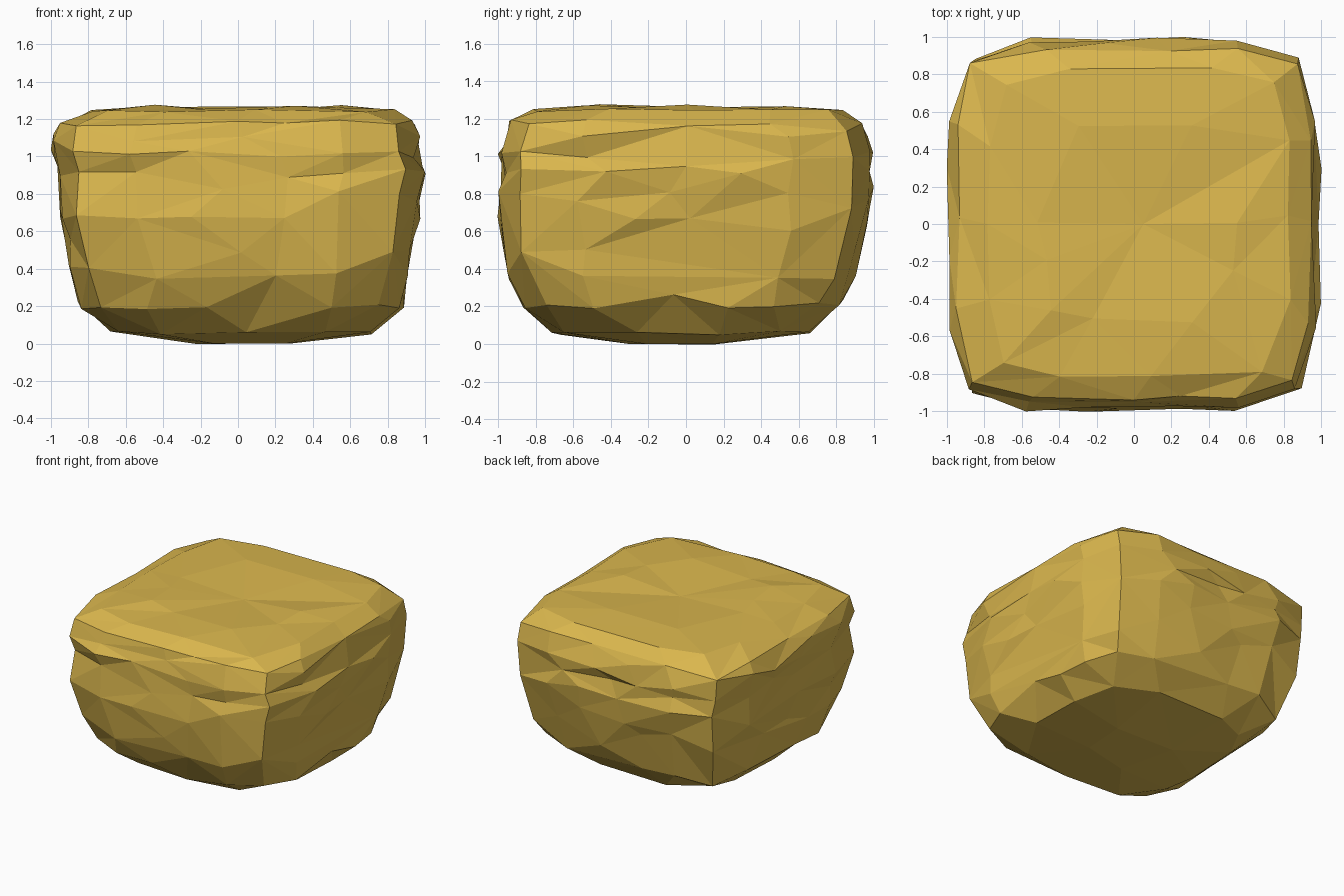
import bpy, bmesh, math, random

if "Cube" in bpy.data.objects:
    bpy.data.objects.remove(bpy.data.objects["Cube"])

random.seed(7)
N = 24

# Stone colour
stone = bpy.data.materials.new("ochre stone")
stone.diffuse_color = (0.70, 0.47, 0.075, 1)
stone.use_nodes = True
stone.node_tree.nodes["Principled BSDF"].inputs["Base Color"].default_value = stone.diffuse_color

# Layers: z, xmin, xmax, ymin, ymax, squareness, side jitter, height jitter
layers = [
    (0.00, -0.27, 0.30, -0.30, 0.22, 2.5, 0.0, 0.0),
    (0.06, -0.68, 0.71, -0.72, 0.67, 3.0, 0.01, 0.015),
    (0.22, -0.86, 0.88, -0.87, 0.83, 4.5, 0.01, 0.04),
    (0.38, -0.90, 0.91, -0.95, 0.89, 5.5, 0.012, 0.05),
    (0.53, -0.91, 0.93, -0.97, 0.93, 6.5, 0.018, 0.04),
    (0.68, -0.95, 0.96, -0.99, 0.97, 6.5, 0.018, 0.03),
    (0.82, -0.95, 0.97, -0.99, 0.99, 6.5, 0.018, 0.02),
    (0.93, -0.96, 0.99, -0.97, 0.97, 6.5, 0.02, 0.02),
    (1.01, -0.99, 0.96, -0.99, 0.99, 6.5, 0.02, 0.02),
    (1.10, -0.98, 0.97, -0.96, 0.96, 6.5, 0.015, 0.02),
    (1.18, -0.94, 0.94, -0.93, 0.92, 6.5, 0.012, 0.015),
    (1.245, -0.77, 0.83, -0.82, 0.84, 6.0, 0.02, 0.008),
    (1.265, -0.50, 0.55, -0.52, 0.54, 5.0, 0.03, 0.012),
]

bm = bmesh.new()
rings = []
for z, x0, x1, y0, y1, n, js, jz in layers:
    ring = []
    for i in range(N):
        a = 2 * math.pi * i / N
        c, s = math.cos(a), math.sin(a)
        r = (abs(c) ** n + abs(s) ** n) ** (-1 / n)
        r += random.uniform(-js, js)
        x = r * c * (x1 if c > 0 else -x0)
        y = r * s * (y1 if s > 0 else -y0)
        ring.append(bm.verts.new((x, y, z + random.uniform(-jz, jz))))
    rings.append(ring)

# Chipped side faces
for lo, hi in zip(rings, rings[1:]):
    for i in range(N):
        j = (i + 1) % N
        a, b, c, d = lo[i], lo[j], hi[j], hi[i]
        if random.random() < 0.5:
            bm.faces.new((a, b, c)); bm.faces.new((a, c, d))
        else:
            bm.faces.new((a, b, d)); bm.faces.new((b, c, d))

# Flat underside and gently dished top
bm.faces.new(rings[0][::-1])
mid = bm.verts.new((0.05, 0.0, 1.235))
for i in range(N):
    bm.faces.new((rings[-1][i], rings[-1][(i + 1) % N], mid))
bmesh.ops.recalc_face_normals(bm, faces=bm.faces)

mesh = bpy.data.meshes.new("boulder")
bm.to_mesh(mesh)
bm.free()
mesh.materials.append(stone)
boulder = bpy.data.objects.new("boulder", mesh)
bpy.context.collection.objects.link(boulder)

# Merge small chips into larger irregular facets
dec = boulder.modifiers.new("facets", 'DECIMATE')
dec.ratio = 0.5
